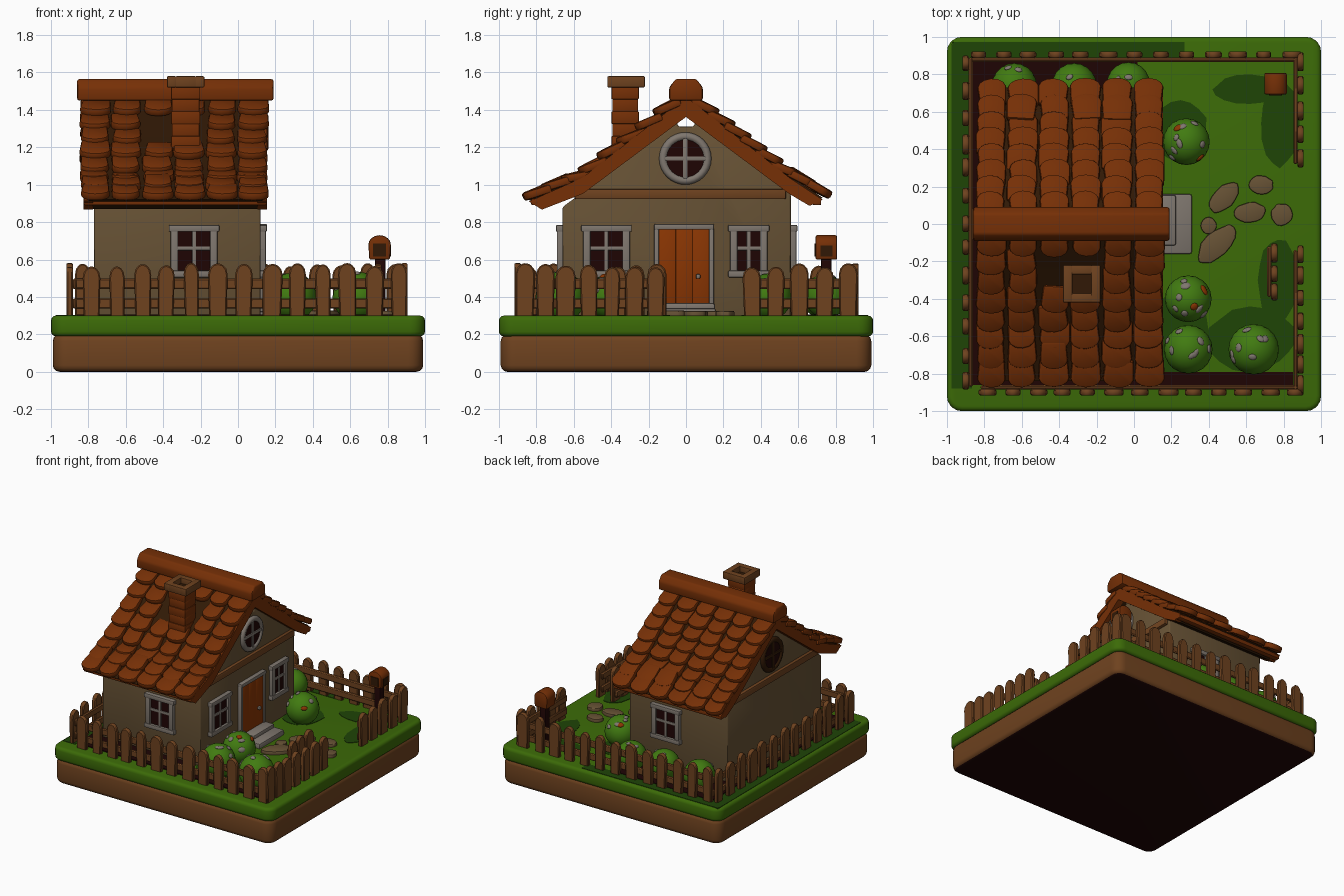
import bpy, bmesh, math, random
from math import pi, sin, cos, atan2
from mathutils import Matrix, Vector

random.seed(4)
if "Cube" in bpy.data.objects:
    bpy.data.objects.remove(bpy.data.objects["Cube"])


def material(name, code):
    rgb = [(int(code[i:i + 2], 16) / 255) ** 2.2 for i in (0, 2, 4)]
    m = bpy.data.materials.new(name)
    m.use_nodes = True
    m.diffuse_color = (*rgb, 1)
    m.node_tree.nodes["Principled BSDF"].inputs["Base Color"].default_value = (*rgb, 1)
    return m


GRASS = material("grass_green", "3E6A10")
TURF = material("deep_turf_green", "24460F")
LEAF = material("leaf_green", "437A18")
WOOD = material("earth_and_wood_brown", "6E4424")
TILE = material("roof_tile", "75330F")
WALL = material("sandy_plaster", "675338")
TRIM = material("pale_trim", "7E766E")
DARK = material("dark_umber", "240D0C")
DOOR = material("door_orange", "88380A")
SOIL = material("shingle_underlay", "341F0E")


def move(x, y, z, turn=0):
    return Matrix.Translation((x, y, z)) @ Matrix.Rotation(turn, 4, 'Z')


def box(bm, center, size, M=Matrix()):
    bmesh.ops.create_cube(bm, size=1, matrix=M @ Matrix.Translation(center) @ Matrix.Diagonal((*size, 1)))


def prism(bm, pts, depth, M=Matrix()):
    """Outline in local x and z, extruded along local y."""
    a, b = ([bm.verts.new(M @ Vector((x, y, z))) for x, z in pts] for y in (-depth / 2, depth / 2))
    bm.faces.new(a)
    bm.faces.new(b[::-1])
    for i in range(len(pts)):
        j = (i + 1) % len(pts)
        bm.faces.new((a[i], b[i], b[j], a[j]))


def finish(name, bm, mat, bevel=0.0, segments=2):
    bmesh.ops.recalc_face_normals(bm, faces=bm.faces[:])
    if bevel:
        edges = [e for e in bm.edges if e.is_manifold and e.calc_face_angle() > 0.5]
        bmesh.ops.bevel(bm, geom=edges, offset=bevel, segments=segments, affect='EDGES', profile=0.5)
    me = bpy.data.meshes.new(name)
    bm.to_mesh(me)
    bm.free()
    me.materials.append(mat)
    ob = bpy.data.objects.new(name, me)
    bpy.context.collection.objects.link(ob)
    bpy.ops.object.select_all(action='DESELECT')
    ob.select_set(True)
    bpy.context.view_layer.objects.active = ob
    bpy.ops.object.shade_smooth_by_angle(angle=0.7)
    return ob


def boxes(name, mat, parts, bevel=0.0, M=Matrix()):
    bm = bmesh.new()
    for center, size in parts:
        box(bm, center, size, M)
    return finish(name, bm, mat, bevel)


def slab(name, mat, half, z0, z1, edge):
    r = 0.08
    pts = [(sx * (half - r) + r * cos(t), sy * (half - r) + r * sin(t))
           for k, (sx, sy) in enumerate([(1, 1), (-1, 1), (-1, -1), (1, -1)])
           for t in [(k + i / 5) * pi / 2 for i in range(6)]]
    bm = bmesh.new()
    prism(bm, pts, z1 - z0, Matrix.Translation((0, 0, (z0 + z1) / 2)) @ Matrix.Rotation(pi / 2, 4, 'X'))
    return finish(name, bm, mat, edge, 3)


def ovals(name, mat, parts, thick, z, bevel=0.0):
    """Uneven flat ovals lying on the ground: x, y, two radii and turn."""
    bm = bmesh.new()
    for i, (x, y, a, b, turn) in enumerate(parts):
        ring = [(a * cos(t) * k, b * sin(t) * k) for t, k in
                [(j * pi / 8, random.uniform(0.93, 1.07)) for j in range(16)]]
        prism(bm, ring, thick, move(x, y, z + i * 0.0003, turn) @ Matrix.Rotation(pi / 2, 4, 'X'))
    finish(name, bm, mat, bevel)


# Ground
earth = slab("earth_base", WOOD, 0.99, 0, 0.2, 0.035)
earth.data.materials.append(DARK)
for f in earth.data.polygons:
    f.material_index = int(f.normal.z < -0.9)
slab("lawn", GRASS, 1.0, 0.19, 0.3, 0.025)
boxes("planting_bed", DARK, [((-0.42, 0.015, 0.3), (0.88, 1.75, 0.014)),
                             ((0.43, -0.83, 0.3), (0.84, 0.08, 0.014))])
boxes("deep_turf_border", TURF, [((-0.92, 0.04, 0.299), (0.11, 1.84, 0.008)),
                                 ((-0.35, 0.93, 0.299), (1.24, 0.085, 0.008))])
ovals("deep_turf_patches", TURF, [(0.25, 0.5, 0.14, 0.17, 0), (0.62, 0.72, 0.19, 0.08, 0), (0.78, 0.54, 0.1, 0.23, 0),
                                  (0.77, -0.3, 0.11, 0.22, 0), (0.62, -0.62, 0.24, 0.17, 0),
                                  (0.25, -0.58, 0.16, 0.24, 0)], 0.006, 0.3)

# House body, with a small gap left under the ridge
AX = Matrix.Rotation(pi / 2, 4, 'Z')
bm = bmesh.new()
prism(bm, [(-0.66, 0.28), (0.56, 0.28), (0.56, 0.95), (0.05, 1.335), (0.04, 1.31), (-0.04, 1.31),
           (-0.05, 1.335), (-0.66, 0.88)], 0.89, move(-0.325, 0, 0) @ AX)
finish("walls", bm, WALL, 0.01)
boxes("gable_beams", WOOD, [((x, -0.03, 0.95), (0.04, 1.13, 0.055)) for x in (0.125, -0.775)], 0.008)

# Roof deck, barge boards and eave boards
under = [(-0.77, 0.87), (-0.55, 0.955), (0, 1.365), (0.55, 0.955), (0.66, 0.89)]
outer = [(0.73, 0.93), (0.55, 1.05), (0, 1.48), (-0.55, 1.05), (-0.84, 0.92)]
bm = bmesh.new()
prism(bm, under + outer, 0.93, move(-0.335, 0, 0) @ AX)
finish("roof_deck", bm, SOIL)
bm = bmesh.new()
for x in (0.13, -0.8):
    prism(bm, [(y, z - 0.003) for y, z in under] + [(y, z - 0.01) for y, z in outer], 0.05, move(x, 0, 0) @ AX)
finish("barge_boards", bm, TILE)
boxes("eave_boards", TILE, [((-0.335, y, 0.908), (0.98, 0.045, 0.035)) for y in (-0.805, 0.7)], 0.008)

# Scalloped tiles in six columns on both slopes
bm = bmesh.new()
ROWS = 8
for side, end, zend in ((-1, 0.86, 0.905), (1, 0.76, 0.915)):
    for row in range(ROWS):
        y = 0.16 + (end - 0.16) * row / (ROWS - 1)
        slope = 0.78 if y < 0.58 else (1.05 - zend) / (end - 0.55)
        z = 1.48 - 0.78 * y if y < 0.58 else 1.05 - slope * (y - 0.55)
        tilt = 0.25 if row < ROWS - 2 else 0.08
        for col in range(6):
            x = -0.765 + col * 0.169
            if side < 0 and col in (2, 3) and row in (1, 2):
                continue
            a = atan2(slope, 1) - tilt + random.uniform(-0.07, 0.07)
            down = Vector((0, side * cos(a), -sin(a)))
            up = Vector((0, side * sin(a), cos(a)))
            M = Matrix((Vector((1, 0, 0)), up, down)).transposed().to_4x4()
            M.translation = Vector((x, side * y, z)) + up * 0.03
            M = M @ Matrix.Rotation(random.uniform(-0.09, 0.09), 4, 'Y')
            w = random.uniform(0.073, 0.084)
            arc = [(w * cos(t), -0.05 + 0.05 * sin(t)) for t in [i * pi / 6 for i in range(7)]]
            prism(bm, arc + [(-w * 0.9, -0.16), (w * 0.9, -0.16)], 0.045, M)
finish("roof_tiles", bm, TILE, 0.013)
bm = bmesh.new()
prism(bm, [(-0.09, 1.45), (0.09, 1.45), (0.09, 1.52), (0.055, 1.565), (-0.055, 1.565), (-0.09, 1.52)],
      1.05, move(-0.335, 0, 0) @ AX)
finish("ridge_cap", bm, TILE, 0.012)

# Chimney
CH = move(-0.28, -0.32, 0)
boxes("chimney_stack", TILE, [((0, -0.005, 1.16 + i * 0.066), (0.148 + 0.008 * (i % 2), 0.138 + 0.008 * (i % 2), 0.068))
                              for i in range(-1, 6)], 0.006, CH)
boxes("chimney_cap", WOOD, [((s * 0.075, 0, 1.55), (0.05, 0.2, 0.06)) for s in (-1, 1)] +
      [((0, s * 0.075, 1.55), (0.11, 0.05, 0.06)) for s in (-1, 1)], 0.006, CH)
boxes("chimney_flue", SOIL, [((0, 0, 1.53), (0.11, 0.11, 0.008))], 0, CH)


# Windows: local x is the width, local -y points out of the wall
def window(name, M, w, h=0.28):
    bars = [((s * (w / 2 - 0.02), 0, 0), (0.04, 0.06, h)) for s in (-1, 1)]
    bars += [((0, 0, s * (h / 2 - 0.018)), (w + 0.02, 0.07, 0.036)) for s in (-1, 1)]
    bars += [((0, 0, 0), (0.022, 0.045, h)), ((0, 0, 0.015), (w, 0.045, 0.022))]
    boxes(name + "_frame", TRIM, bars, 0.006, M)
    boxes(name + "_glass", DARK, [((0, 0, 0), (w - 0.03, 0.03, h - 0.03))], 0, M)


def round_window(name, M, mat):
    bpy.ops.mesh.primitive_torus_add(major_radius=0.118, minor_radius=0.022, major_segments=32, minor_segments=8)
    ring = bpy.context.object
    ring.name = name + "_frame"
    ring.matrix_world = M @ Matrix.Rotation(pi / 2, 4, 'X')
    ring.data.materials.append(mat)
    bpy.ops.object.shade_smooth_by_angle(angle=0.9)
    boxes(name + "_bars", mat, [((0, 0, 0), (0.024, 0.036, 0.23)), ((0, 0, 0), (0.23, 0.036, 0.024))], 0.004, M)
    bm = bmesh.new()
    prism(bm, [(0.115 * cos(i * pi / 12), 0.115 * sin(i * pi / 12)) for i in range(24)], 0.018, M)
    finish(name + "_glass", bm, DARK)


window("front_window", move(-0.235, -0.66, 0.645), 0.25)
window("back_window", move(-0.22, 0.56, 0.645, pi), 0.25)
window("door_side_window_right", move(0.12, -0.425, 0.645, pi / 2), 0.25)
window("door_side_window_left", move(0.12, 0.335, 0.645, pi / 2), 0.2)
round_window("gable_window_left", move(0.125, -0.004, 1.14, pi / 2), TRIM)
round_window("gable_window_right", move(-0.775, -0.004, 1.14, -pi / 2), SOIL)

# Door and steps
D = move(0.12, -0.01, 0, pi / 2)
boxes("door_frame", TRIM, [((s * 0.147, 0, 0.55), (0.026, 0.06, 0.46)) for s in (-1, 1)] +
      [((0, 0, 0.775), (0.32, 0.07, 0.03))], 0.006, D)
boxes("door", DOOR, [((i * 0.09, 0, 0.56), (0.09, 0.04, 0.41)) for i in (-1, 0, 1)], 0.003, D)
boxes("door_handle", TRIM, [((0.075, -0.03, 0.51), (0.025, 0.03, 0.025))], 0.008, D)
boxes("door_steps", TRIM, [((0.21, 0, 0.315), (0.2, 0.32, 0.05)), ((0.17, 0.02, 0.345), (0.11, 0.27, 0.045))], 0.012)


# Picket fences: rails on the inner side
def fence(name, start, end, count):
    d = Vector(end) - Vector(start)
    M = move(*start, 0.3, atan2(d.y, d.x))
    bm = bmesh.new()
    for i in range(count):
        w, h = random.uniform(0.04, 0.054), random.uniform(0.26, 0.285)
        arc = [(w * cos(t), h - 0.06 + 0.06 * sin(t)) for t in [k * pi / 6 for k in range(7)]]
        x = d.length * i / (count - 1) + random.uniform(-0.01, 0.01)
        P = M @ Matrix.Translation((x, 0, 0)) @ Matrix.Rotation(random.uniform(-0.02, 0.02), 4, 'Y')
        prism(bm, arc + [(-w * 0.9, -0.01), (w * 0.9, -0.01)], 0.034, P)
    for z in (0.065, 0.17):
        box(bm, (d.length / 2, 0.027, z), (d.length + 0.06, 0.022, 0.055), M)
    finish(name, bm, WOOD, 0.007, 1)


fence("front_fence", (-0.79, -0.9), (0.86, -0.9), 13)
fence("left_fence_front", (0.89, -0.87), (0.89, -0.17), 7)
fence("left_fence_back", (0.89, 0.35), (0.89, 0.87), 5)
fence("back_fence", (0.84, 0.905), (-0.84, 0.905), 13)
fence("right_fence", (-0.9, 0.86), (-0.9, -0.84), 13)
fence("open_gate", (0.75, -0.36), (0.75, -0.15), 3)


# Bushes with flat blossoms, and berries on the two beside the door
def dots(name, mat, center, r, count, size):
    bm = bmesh.new()
    for k in range(count):
        a, e = random.uniform(0, 2 * pi), random.uniform(0.2, 1.3)
        out = Vector((cos(a) * cos(e), sin(a) * cos(e), sin(e)))
        M = Matrix.Translation(center + out * r * 0.99) @ out.to_track_quat('Z', 'Y').to_matrix().to_4x4()
        flat = Matrix.Diagonal((random.uniform(0.8, 1.2), random.uniform(0.6, 1), 0.35, 1))
        bmesh.ops.create_icosphere(bm, subdivisions=2, radius=size, matrix=M @ flat)
    finish(name, bm, mat)


for i, (x, y, r) in enumerate([(0.28, 0.44, 0.125), (0.29, -0.4, 0.125), (0.29, -0.67, 0.13), (0.64, -0.67, 0.135),
                               (-0.64, 0.74, 0.12), (-0.32, 0.74, 0.12), (-0.03, 0.75, 0.115)]):
    bm = bmesh.new()
    bmesh.ops.create_icosphere(bm, subdivisions=3, radius=r, matrix=move(x, y, 0.4))
    finish(f"bush_{i + 1}", bm, LEAF)
    dots(f"bush_{i + 1}_blossoms", TRIM, Vector((x, y, 0.4)), r, 7 if i < 4 else 3, 0.023)
    if i < 2:
        dots(f"bush_{i + 1}_berries", DOOR, Vector((x, y, 0.4)), r, 2, 0.026)

# Stepping stones
ovals("stepping_stones", WALL, [(0.48, 0.14, 0.1, 0.055, 0.8), (0.62, 0.06, 0.085, 0.055, 0.1),
                                (0.68, 0.21, 0.065, 0.05, 0), (0.79, 0.05, 0.058, 0.06, 0),
                                (0.4, -0.01, 0.042, 0.045, 0), (0.44, -0.11, 0.13, 0.065, 0.8)], 0.04, 0.305, 0.008)

# Letter box on a post
boxes("letter_box_post", DARK, [((0.76, 0.75, 0.45), (0.055, 0.055, 0.32))], 0.008)
bm = bmesh.new()
arch = [(0.06 * cos(t), 0.68 + 0.05 * sin(t)) for t in [i * pi / 8 for i in range(9)]]
prism(bm, arch + [(-0.055, 0.6), (0.055, 0.6)], 0.115, move(0.757, 0.75, 0))
finish("letter_box", bm, TILE, 0.008)
boxes("letter_box_openings", SOIL, [((0.757, 0.691, 0.65), (0.07, 0.008, 0.07)),
                                    ((0.815, 0.75, 0.645), (0.008, 0.065, 0.06))])
